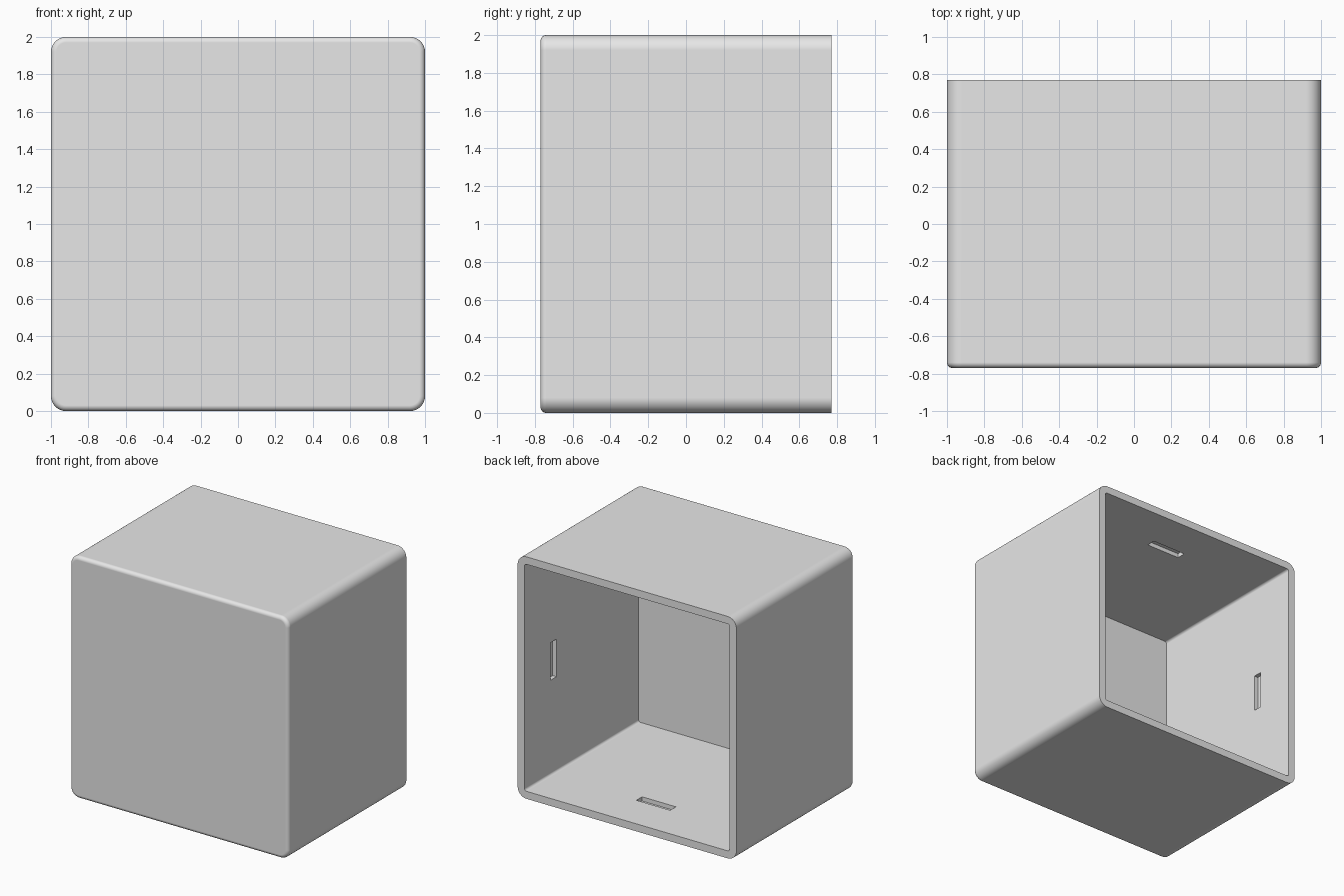
import bpy
import bmesh
from math import cos, sin, pi

if "Cube" in bpy.data.objects:
    bpy.data.objects.remove(bpy.data.objects["Cube"], do_unlink=True)

DEPTH = 0.77      # half depth
WALL = 0.062      # side wall thickness
FRONT_WALL = 0.05
OUTER_R = 0.08    # outer corner radius
INNER_R = 0.02
EDGE_R = 0.03     # rounding of the front edge

grey = bpy.data.materials.new("plain_grey")
grey.use_nodes = True
grey.diffuse_color = (0.8, 0.8, 0.8, 1)
grey.node_tree.nodes["Principled BSDF"].inputs["Base Color"].default_value = (0.8, 0.8, 0.8, 1)


def ring(bm, half, radius, y, steps=8):
    """Rounded square loop in the xz plane, centred on z = 1."""
    verts = []
    for corner in range(4):
        mid = pi / 4 + corner * pi / 2
        cx = (half - radius) * (1 if cos(mid) > 0 else -1)
        cz = (half - radius) * (1 if sin(mid) > 0 else -1)
        for i in range(steps + 1):
            a = corner * pi / 2 + i / steps * pi / 2
            verts.append(bm.verts.new((cx + radius * cos(a), y, 1 + cz + radius * sin(a))))
    return verts


def new_object(name, bm):
    bmesh.ops.recalc_face_normals(bm, faces=bm.faces)
    mesh = bpy.data.meshes.new(name)
    bm.to_mesh(mesh)
    bm.free()
    obj = bpy.data.objects.new(name, mesh)
    bpy.context.collection.objects.link(obj)
    return obj


# Hollow box, lofted from the rounded front, over the rim, to the inner front wall
bm = bmesh.new()
rings = []
for i in range(7):
    a = i / 6 * pi / 2
    inset = EDGE_R * (1 - sin(a))
    rings.append(ring(bm, 1 - inset, OUTER_R - inset, -DEPTH + EDGE_R * (1 - cos(a))))
rings.append(ring(bm, 1, OUTER_R, DEPTH))
rings.append(ring(bm, 1 - WALL, INNER_R, DEPTH))
rings.append(ring(bm, 1 - WALL, INNER_R, -DEPTH + FRONT_WALL))
for r, s in zip(rings, rings[1:]):
    for i in range(len(r)):
        j = (i + 1) % len(r)
        bm.faces.new((r[i], r[j], s[j], s[i]))
bm.faces.new(rings[0])
bm.faces.new(rings[-1])
box = new_object("hollow_box", bm)
box.data.materials.append(grey)

# One shallow slot in the middle of each inner wall
SLOT_LENGTH, SLOT_WIDTH, SLOT_DEPTH, SLOT_Y = 0.31, 0.075, 0.035, 0.39
bm = bmesh.new()
for dx, dz in ((1, 0), (-1, 0), (0, 1), (0, -1)):
    made = bmesh.ops.create_cube(bm, size=1)["verts"]
    size = [2 * SLOT_DEPTH if d else SLOT_LENGTH for d in (dx, dz)]
    bmesh.ops.scale(bm, verts=made, vec=(size[0], SLOT_WIDTH, size[1]))
    bmesh.ops.translate(bm, verts=made,
                        vec=(dx * (1 - WALL), SLOT_Y, 1 + dz * (1 - WALL)))
cutter = new_object("slot_cutter", bm)
cutter.data.materials.append(grey)
cutter.hide_render = True

bpy.ops.object.select_all(action="DESELECT")
box.select_set(True)
bpy.context.view_layer.objects.active = box
cut = box.modifiers.new("slots", "BOOLEAN")
cut.operation = "DIFFERENCE"
cut.solver = "EXACT"
cut.object = cutter
bpy.ops.object.modifier_apply(modifier=cut.name)
bpy.data.objects.remove(cutter, do_unlink=True)

# Smooth rounding with flat panels
bpy.ops.object.shade_smooth_by_angle()
weighted = box.modifiers.new("flat_panels", "WEIGHTED_NORMAL")
weighted.keep_sharp = True
